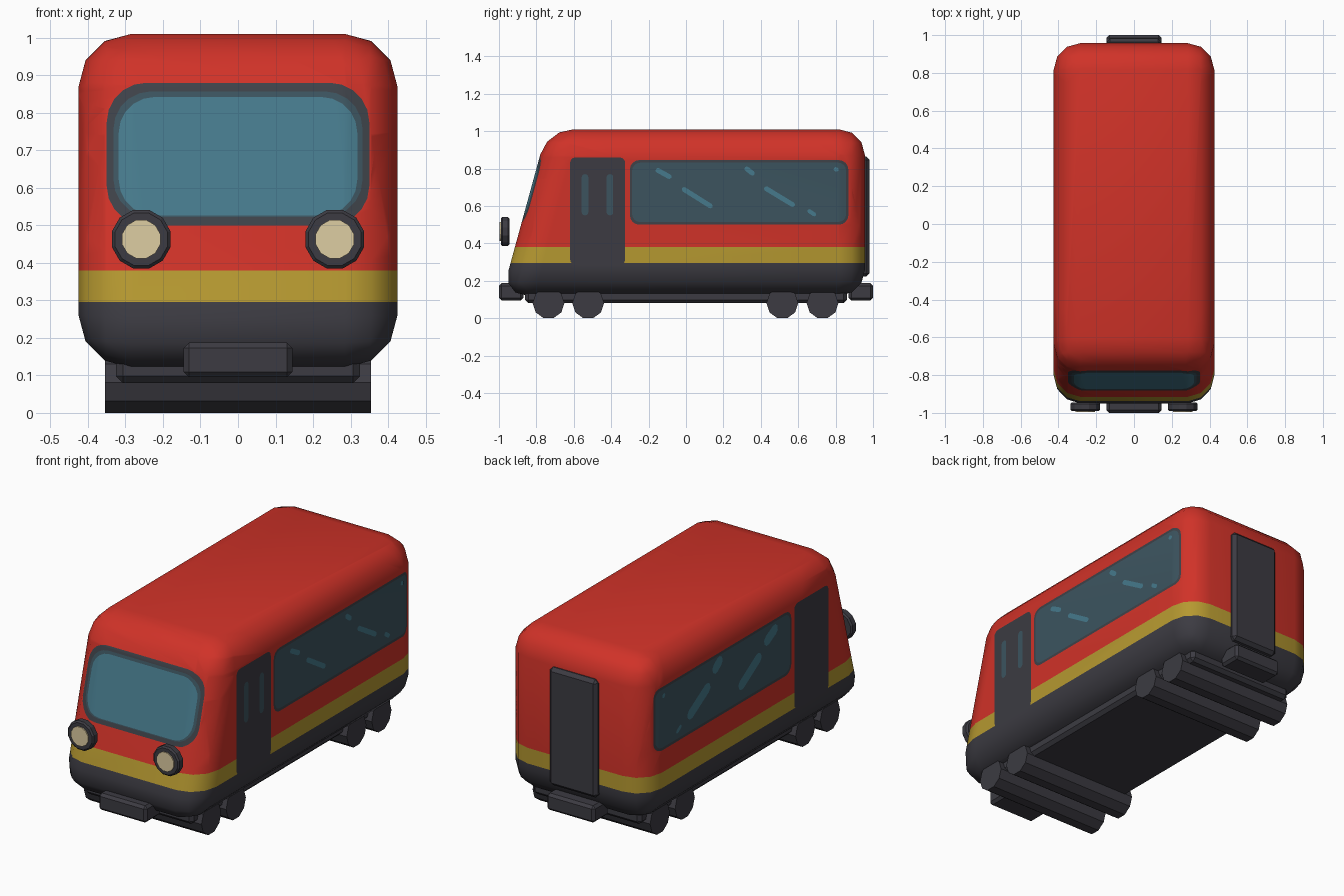
import bpy, bmesh, math
from mathutils import Vector

if "Cube" in bpy.data.objects:
    bpy.data.objects.remove(bpy.data.objects["Cube"])


def lin(c):
    c /= 255
    return c / 12.92 if c < 0.04045 else ((c + 0.055) / 1.055) ** 2.4


def material(name, r, g, b):
    m = bpy.data.materials.new(name)
    m.diffuse_color = (lin(r), lin(g), lin(b), 1)
    m.use_nodes = True
    m.node_tree.nodes["Principled BSDF"].inputs["Base Color"].default_value = m.diffuse_color
    return m


RED = material("red paint", 208, 50, 40)
YELLOW = material("yellow stripe", 181, 152, 48)
CHARCOAL = material("charcoal", 60, 59, 66)
FRAME = material("window frame grey", 62, 66, 73)
DARK_GLASS = material("dark glass", 60, 84, 95)
GLASS = material("teal glass", 70, 122, 140)
CREAM = material("cream lamp", 222, 205, 162)
BODY_MATS = [RED, YELLOW, CHARCOAL, FRAME, DARK_GLASS, GLASS]


def finish(name, bm, mats):
    me = bpy.data.meshes.new(name)
    bm.to_mesh(me)
    bm.free()
    for m in mats:
        me.materials.append(m)
    ob = bpy.data.objects.new(name, me)
    bpy.context.collection.objects.link(ob)
    return ob


def rounded(u0, u1, v0, v1, r, n=5):
    """Counter-clockwise rounded rectangle."""
    pts = []
    for k, (cu, cv) in enumerate([(u1 - r, v1 - r), (u0 + r, v1 - r), (u0 + r, v0 + r), (u1 - r, v0 + r)]):
        for i in range(n + 1):
            a = math.pi / 2 * (k + i / n)
            pts.append((cu + r * math.cos(a), cv + r * math.sin(a)))
    return pts


def polygon(cu, cv, r, n, phase=0.0):
    return [(cu + r * math.cos(phase + 2 * math.pi * i / n),
             cv + r * math.sin(phase + 2 * math.pi * i / n)) for i in range(n)]


def rect(u0, u1, v0, v1):
    return [(u0, v0), (u1, v0), (u1, v1), (u0, v1)]


def place(axis, u, v, w):
    """Outline point (u, v = height) on a plane at w along x or y."""
    return Vector((w, u, v)) if axis == 0 else Vector((u, w, v))


def prism(name, pts, axis, lo, hi, mat, bevel=0.0):
    bm = bmesh.new()
    face = bm.faces.new([bm.verts.new(place(axis, u, v, lo)) for u, v in pts])
    ext = bmesh.ops.extrude_face_region(bm, geom=[face])["geom"]
    bmesh.ops.translate(bm, vec=place(axis, 0, 0, hi - lo),
                        verts=[g for g in ext if isinstance(g, bmesh.types.BMVert)])
    bmesh.ops.recalc_face_normals(bm, faces=bm.faces[:])
    ob = finish(name, bm, [mat])
    if bevel:
        mod = ob.modifiers.new("soft edge", "BEVEL")
        mod.width, mod.segments = bevel, 1
        mod.limit_method, mod.angle_limit = "ANGLE", math.radians(45)
    return ob


def cut(bm, pts, axis, sign, mat, within=None):
    """Cut a convex outline into the faces looking along sign*axis and colour it."""
    planes = []

    def inside():
        out = []
        for f in bm.faces:
            if f.normal[axis] * sign < 0.3 or (within is not None and f.material_index != within):
                continue
            c = f.calc_center_median()
            if all((c - co).dot(no) > 0 for co, no in planes):
                out.append(f)
        return out

    for (u0, v0), (u1, v1) in zip(pts, pts[1:] + pts[:1]):
        if math.hypot(u1 - u0, v1 - v0) < 1e-5:
            continue
        co = place(axis, u0, v0, 0)
        no = place(axis, v0 - v1, u1 - u0, 0).normalized()
        faces = inside()
        geom = set(faces)
        for f in faces:
            geom.update(f.edges)
            geom.update(f.verts)
        bmesh.ops.bisect_plane(bm, geom=list(geom), dist=1e-5, plane_co=co, plane_no=no)
        bm.normal_update()
        planes.append((co, no))
    for f in inside():
        f.material_index = mat


# Body shell: box with a raked nose and rounded edges
bm = bmesh.new()
bmesh.ops.create_cube(bm, size=1)
for v in bm.verts:
    top = v.co.z > 0
    v.co = Vector((math.copysign(0.425, v.co.x),
                   0.957 if v.co.y > 0 else (-0.742 if top else -0.986),
                   1.01 if top else 0.12))
bmesh.ops.bevel(bm, geom=bm.edges[:] + bm.verts[:], offset=0.14, offset_type='OFFSET',
                segments=3, profile=0.5, affect='EDGES')

# Skirt, stripe and paint by height
for z in (0.295, 0.38):
    bmesh.ops.bisect_plane(bm, geom=bm.verts[:] + bm.edges[:] + bm.faces[:], dist=1e-5,
                           plane_co=(0, 0, z), plane_no=(0, 0, 1))
bm.normal_update()
for f in bm.faces:
    z = f.calc_center_median().z
    f.material_index = 2 if z < 0.295 else 1 if z < 0.38 else 0

# Side doors and side windows
for s in (1, -1):
    cut(bm, rounded(-0.62, -0.325, 0.285, 0.86, 0.03, 3), 0, s, 2)
    cut(bm, rounded(-0.30, 0.868, 0.50, 0.845, 0.05, 4), 0, s, 3, 0)
    cut(bm, rounded(-0.288, 0.856, 0.514, 0.831, 0.042, 4), 0, s, 4, 3)

# Windscreen: frame, tinted border, glass
cut(bm, rounded(-0.35, 0.35, 0.50, 0.88, 0.105), 1, -1, 3, 0)
cut(bm, rounded(-0.332, 0.332, 0.522, 0.857, 0.10), 1, -1, 4, 3)
cut(bm, rounded(-0.318, 0.318, 0.526, 0.842, 0.095), 1, -1, 5, 4)

body = finish("body_shell", bm, BODY_MATS)
bpy.context.view_layer.objects.active = body
body.select_set(True)
bpy.ops.object.shade_smooth_by_angle(angle=math.radians(60))
body.select_set(False)


def plates(name, outlines, s, mat):
    """Thin flat details just outside a side wall."""
    bm = bmesh.new()
    for pts in outlines:
        vs = [bm.verts.new((s * 0.428, y, z)) for y, z in pts]
        bm.faces.new(vs if s > 0 else vs[::-1])
    finish(name, bm, [mat])


def capsule(y0, z0, y1, z1, r):
    a = math.atan2(z1 - z0, y1 - y0)
    arc = [a - math.pi / 2 + math.pi * i / 4 for i in range(5)]
    return ([(y1 + r * math.cos(t), z1 + r * math.sin(t)) for t in arc] +
            [(y0 - r * math.cos(t), z0 - r * math.sin(t)) for t in arc])


# Reflections on the side windows, bolder on the left
streaks = [(-0.15, 0.79, -0.09, 0.757), (-0.01, 0.688, 0.13, 0.60), (0.325, 0.798, 0.355, 0.775),
           (0.43, 0.692, 0.57, 0.607), (0.66, 0.572, 0.685, 0.555), (0.80, 0.797, 0.805, 0.794)]
for s, side, r in ((1, "right", 0.013), (-1, "left", 0.03)):
    plates(side + "_window_reflections",
           [capsule(*k, r if k[0] < 0.6 else 0.011) for k in streaks], s, GLASS)

# Door slit windows
plates("right_door_slits", [rounded(y - 0.018, y + 0.018, 0.55, 0.77, 0.017, 3)
                            for y in (-0.54, -0.407)], 1, DARK_GLASS)

# Headlights
for s, side in ((1, "right"), (-1, "left")):
    ph = math.radians(15)
    prism(side + "_headlight_rim", polygon(s * 0.258, 0.463, 0.081, 12, ph), 1, -0.99, -0.945, CHARCOAL, 0.008)
    prism(side + "_headlight_lens", polygon(s * 0.258, 0.463, 0.053, 12, ph), 1, -0.996, -0.95, CREAM)

# Rear door and couplers
prism("rear_door", rect(-0.145, 0.145, 0.222, 0.865), 1, 0.92, 0.981, CHARCOAL, 0.018)
prism("front_coupler", rect(-0.145, 0.145, 0.095, 0.187), 1, -1.0, -0.87, CHARCOAL, 0.014)
prism("rear_coupler", rect(-0.145, 0.145, 0.095, 0.187), 1, 0.87, 1.0, CHARCOAL, 0.014)

# Underframe and wheel rollers
prism("underframe", rect(-0.325, 0.325, 0.08, 0.15), 1, -0.86, 0.86, CHARCOAL, 0.018)
for i, y in enumerate((-0.735, -0.523, 0.515, 0.73)):
    prism("wheel_roller_%d" % (i + 1), polygon(y, 0.081, 0.085, 10), 0, -0.354, 0.354, CHARCOAL)
